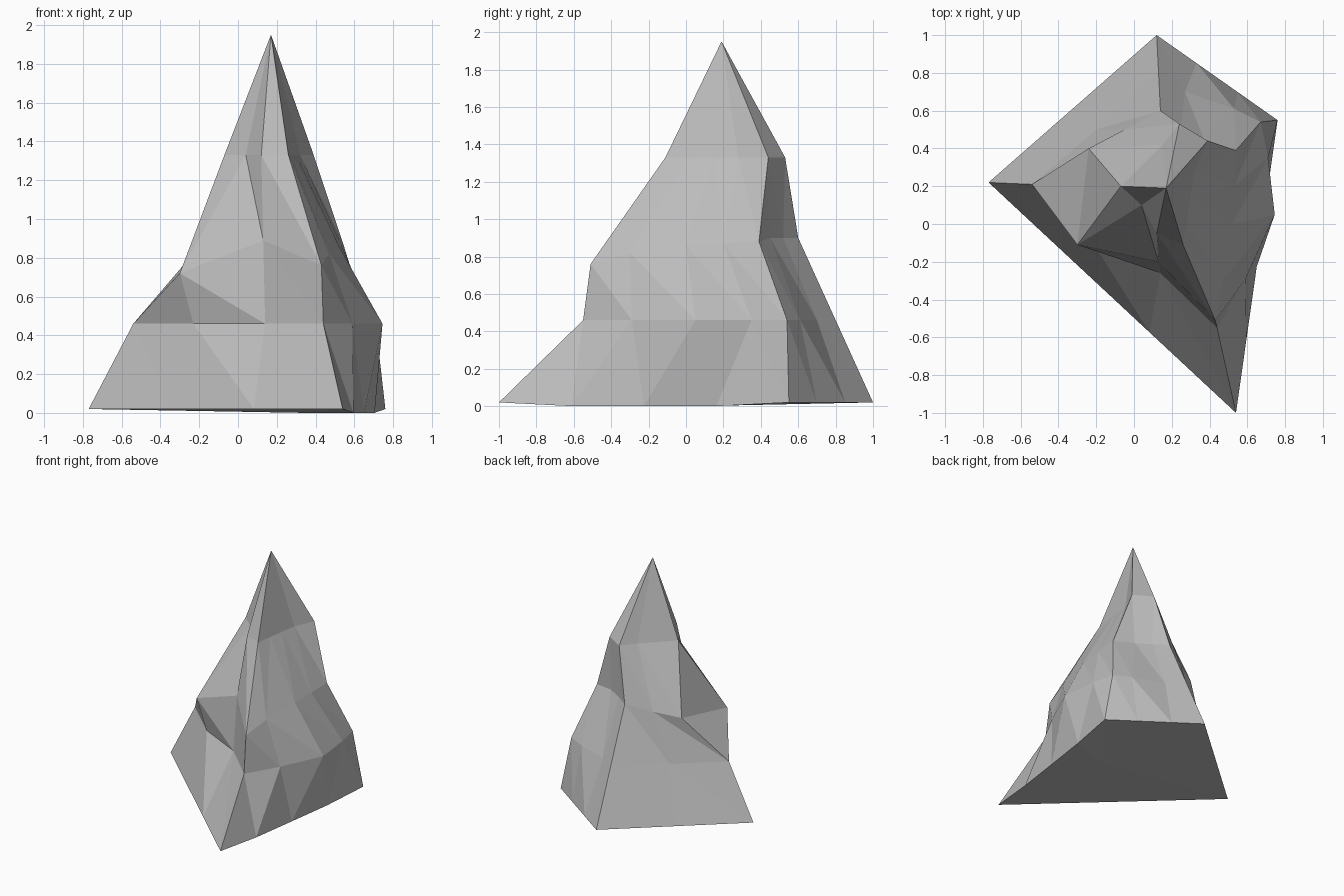
import bpy
import bmesh
from mathutils import Vector

default_cube = bpy.data.objects.get("Cube")
if default_cube:
    bpy.data.objects.remove(default_cube, do_unlink=True)


def flat_material(name, colour):
    material = bpy.data.materials.new(name)
    material.use_nodes = True
    material.diffuse_color = colour
    material.node_tree.nodes["Principled BSDF"].inputs["Base Color"].default_value = colour
    return material


# Four base corners: left tip, front, right, back
TIP, FRONT, RIGHT, BACK = (
    Vector(p) for p in ((-.77, .22, .02), (.54, -1, .02), (.76, .55, .02), (.12, 1, .02)))


def edge_points(start, end, steps, sag=0.0):
    """Points along one base edge, without its end; the middle may sag."""
    points = []
    for step in steps:
        point = start.lerp(end, step)
        point.z -= sag * min(1, 4 * step * (1 - step) * 1.3)
        points.append(point)
    return points


# Base outline, thirteen columns running counter-clockwise
foot = (edge_points(TIP, FRONT, (0, 0, .33, .65))
        + edge_points(FRONT, RIGHT, (0, .25, .5, .75), sag=.02)
        + edge_points(RIGHT, BACK, (0, .33, .67))
        + edge_points(BACK, TIP, (0, .5)))

# Lower ledge, all close to one height
shoulder = [Vector((x, y, .46)) for x, y in (
    (-.54, .21), (-.54, .21), (-.23, -.08), (.14, -.26),
    (.44, -.55), (.59, -.29), (.745, .05), (.71, .35),
    (.67, .54), (.53, .61), (.27, .7), (.13, .8), (-.2, .5))]

# Uneven middle ledge with chipped corners
waist = [Vector(p) for p in (
    (-.24, .4, .81), (-.3, -.11, .72), (-.3, -.11, .72), (.13, -.2, .89),
    (.43, -.51, .76), (.47, -.3, .82), (.52, 0, .86), (.53, .2, .87),
    (.54, .39, .88), (.37, .45, .9), (.25, .52, .9), (.14, .6, .9), (-.05, .5, .85))]

# Upper ledge below the peak
neck = [Vector((x, y, 1.33)) for x, y in (
    (-.07, .2), (.04, .1), (.04, .1), (.12, -.05),
    (.26, -.11), (.28, .02), (.3, .15), (.32, .28),
    (.39, .44), (.39, .44), (.24, .53), (.24, .53), (.15, .42))]

peak = Vector((.17, .19, 1.95))
underside = Vector((.35, .05, 0))

bm = bmesh.new()
vertex_at = {}


def vert(point):
    """Reuse the vertex where columns meet in one point."""
    key = tuple(round(c, 4) for c in point)
    if key not in vertex_at:
        vertex_at[key] = bm.verts.new(point)
    return vertex_at[key]


def triangle(*points):
    corners = [vert(p) for p in points]
    if len(set(corners)) == 3:
        bm.faces.new(corners)


# Facets between neighbouring ledges
rings = [foot, shoulder, waist, neck]
count = len(foot)
for lower, upper in zip(rings, rings[1:]):
    for i in range(count):
        j = (i + 1) % count
        triangle(lower[i], lower[j], upper[i])
        triangle(lower[j], upper[j], upper[i])

# Pointed summit and closed underside
for i in range(count):
    j = (i + 1) % count
    triangle(neck[i], neck[j], peak)
    triangle(foot[j], foot[i], underside)

bmesh.ops.recalc_face_normals(bm, faces=bm.faces)
mesh = bpy.data.meshes.new("rock_spire")
bm.to_mesh(mesh)
bm.free()
mesh.materials.append(flat_material("stone grey", (.5, .5, .5, 1)))
rock = bpy.data.objects.new("rock_spire", mesh)
bpy.context.collection.objects.link(rock)
